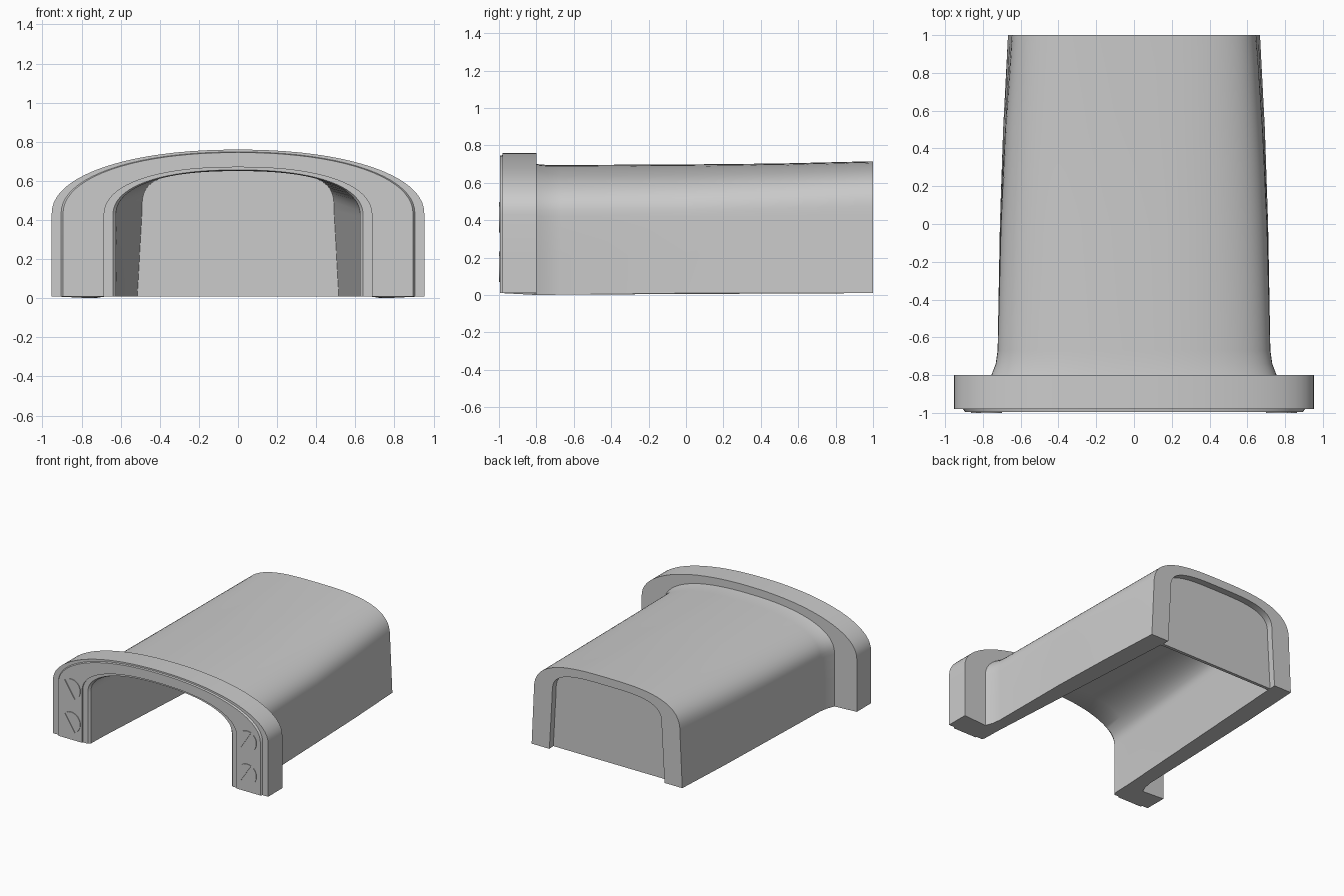
import bpy, bmesh
from math import sin, cos, pi, radians

if "Cube" in bpy.data.objects:
    bpy.data.objects.remove(bpy.data.objects["Cube"])

N = 20  # segments in each half of an arch


def arch(w, wt, zs, h, p, z0=0.01):
    """Half tunnel profile (x, z): leaning leg, then superellipse crown; mirrored."""
    half = [(w, z0), ((w + wt) / 2, (z0 + zs) / 2)]
    for i in range(N):
        t = pi / 2 * i / N
        half.append((wt * cos(t) ** (2 / p), zs + (h - zs) * sin(t) ** (2 / p)))
    return half + [(0, h)] + [(-x, z) for x, z in reversed(half)]


def finish(bm, name, angle=30):
    bmesh.ops.recalc_face_normals(bm, faces=bm.faces)
    me = bpy.data.meshes.new(name)
    bm.to_mesh(me)
    bm.free()
    ob = bpy.data.objects.new(name, me)
    bpy.context.collection.objects.link(ob)
    bpy.ops.object.select_all(action='DESELECT')
    ob.select_set(True)
    bpy.context.view_layer.objects.active = ob
    bpy.ops.object.shade_smooth_by_angle(angle=radians(angle))
    return ob


def prism(bm, pts, y0, y1):
    """Solid from an outline in the xz plane, between y0 and y1."""
    a = [bm.verts.new((x, y0, z)) for x, z in pts]
    b = [bm.verts.new((x, y1, z)) for x, z in pts]
    bm.faces.new(a)
    bm.faces.new(b[::-1])
    for i in range(len(a)):
        j = (i + 1) % len(a)
        bm.faces.new((a[i], b[i], b[j], a[j]))


# Housing: arch sections running around the flange, along the outside, back inside
sections = [
    (-0.985, (0.685, 0.685, 0.42, 0.67, 2.3)),
    (-0.995, (0.685, 0.685, 0.42, 0.67, 2.3)),
    (-0.995, (0.895, 0.895, 0.43, 0.745, 2.15)),
    (-0.98, (0.905, 0.905, 0.43, 0.748, 2.15)),
    (-0.98, (0.953, 0.953, 0.43, 0.76, 2.15)),
    (-0.80, (0.953, 0.953, 0.43, 0.76, 2.15)),
    (-0.80, (0.755, 0.755, 0.42, 0.70, 2.35, 0.0)),
    (-0.74, (0.732, 0.732, 0.42, 0.695, 2.35, 0.0)),
    (-0.67, (0.722, 0.722, 0.42, 0.695, 2.4, 0.002)),
    (0.0, (0.71, 0.705, 0.42, 0.698, 2.5)),
    (0.5, (0.693, 0.682, 0.42, 0.703, 2.7)),
    (1.0, (0.667, 0.648, 0.42, 0.715, 3.0)),
    (1.0, (0.51, 0.485, 0.45, 0.65, 3.4)),
    (-0.80, (0.62, 0.617, 0.42, 0.65, 2.4)),
    (-0.97, (0.625, 0.625, 0.42, 0.652, 2.3)),
    (-0.985, (0.64, 0.64, 0.42, 0.656, 2.3)),
]
bm = bmesh.new()
rings = [[bm.verts.new((x, y, z)) for x, z in arch(*s)] for y, s in sections]
for k, r in enumerate(rings):
    n = rings[(k + 1) % len(rings)]
    for i in range(len(r) - 1):
        bm.faces.new((r[i], r[i + 1], n[i + 1], n[i]))
for e in (0, -1):  # undersides of the two legs
    bm.faces.new([r[e] for r in rings])
finish(bm, "housing_shell")

# Recessed panel closing the rear end
bm = bmesh.new()
prism(bm, arch(0.52, 0.495, 0.45, 0.655, 3.4), 0.92, 0.945)
finish(bm, "rear_panel")

# Slotted screws on the flange legs: a base disc and two half heads
R, GAP = 0.082, 0.15
for side, sx in (("left", -1), ("right", 1)):
    for level, z in (("lower", 0.15), ("upper", 0.415)):
        bm = bmesh.new()
        turn = radians(57) * sx
        disc = [(sx * 0.78 + R * cos(2 * pi * i / 32), z + R * sin(2 * pi * i / 32))
                for i in range(32)]
        prism(bm, disc, -0.992, -0.98)
        for flip in (0, pi):
            arc = [GAP + (pi - 2 * GAP) * i / 16 + turn + flip for i in range(17)]
            prism(bm, [(sx * 0.78 + R * cos(a), z + R * sin(a)) for a in arc], -1.0, -0.985)
        finish(bm, f"screw_{side}_{level}")
